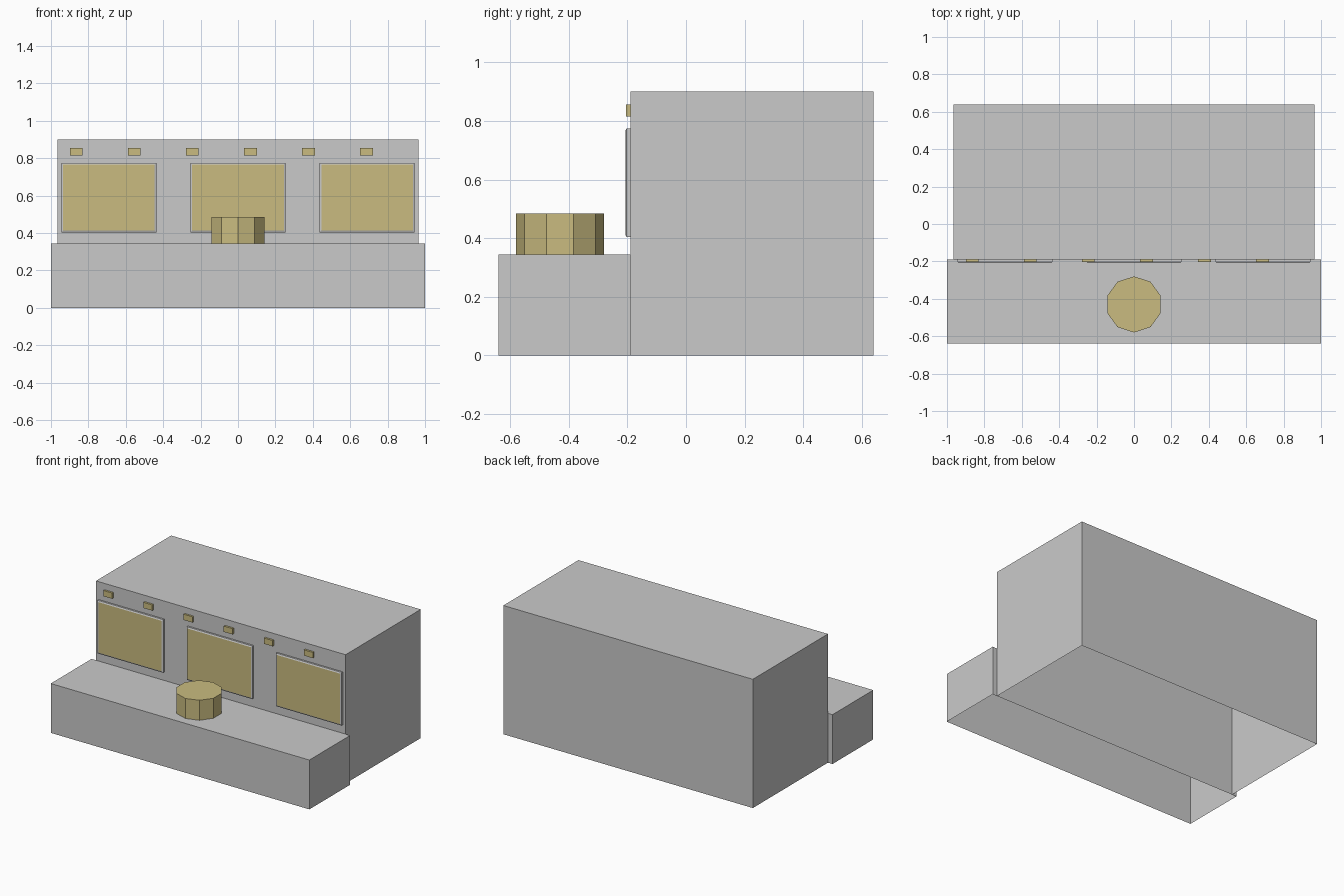
import bpy, bmesh, math
from mathutils import Matrix

if "Cube" in bpy.data.objects:
    bpy.data.objects.remove(bpy.data.objects["Cube"])


def material(name, rgb):
    m = bpy.data.materials.new(name)
    m.diffuse_color = (*rgb, 1)
    m.use_nodes = True
    m.node_tree.nodes["Principled BSDF"].inputs["Base Color"].default_value = m.diffuse_color
    return m


grey = material("light grey", (0.59, 0.59, 0.59))
tan = material("tan", (0.585, 0.50, 0.215))


def finish(bm, name, mats):
    me = bpy.data.meshes.new(name)
    bm.to_mesh(me)
    bm.free()
    for m in mats:
        me.materials.append(m)
    ob = bpy.data.objects.new(name, me)
    bpy.context.collection.objects.link(ob)
    return ob


def drop_faces(bm, axis, sign):
    """Remove faces pointing along the given axis direction."""
    bm.normal_update()
    bmesh.ops.delete(bm, geom=[f for f in bm.faces if f.normal[axis] * sign > 0.9],
                     context='FACES')


def box(lo, hi):
    bm = bmesh.new()
    size = [b - a for a, b in zip(lo, hi)]
    mid = [(a + b) / 2 for a, b in zip(lo, hi)]
    bmesh.ops.create_cube(bm, size=1, matrix=Matrix.Translation(mid) @ Matrix.Diagonal((*size, 1)))
    return bm


WALL = -0.19  # front plane of the tall block

# Main blocks, open underneath
for name, lo, hi in (("main_body", (-0.965, WALL, 0), (0.965, 0.64, 0.9)),
                     ("front_step", (-1, -0.64, 0), (1, WALL, 0.345))):
    bm = box(lo, hi)
    drop_faces(bm, 2, -1)
    finish(bm, name, [grey])

# Three framed panels: grey bevelled rim, tan face
for i, x in enumerate((-0.69, 0, 0.69)):
    bm = box((x - 0.254, WALL - 0.013, 0.404), (x + 0.254, WALL, 0.775))
    drop_faces(bm, 1, 1)
    front = [f for f in bm.faces if f.normal.y < -0.9]
    bmesh.ops.inset_region(bm, faces=front, thickness=0.013, depth=0.004)
    front[0].material_index = 1
    finish(bm, f"window_panel_{i + 1}", [grey, tan])

# Row of small lamps along the top
for i in range(6):
    x = -0.865 + i * 0.3105
    bm = box((x - 0.034, WALL - 0.014, 0.816), (x + 0.034, WALL, 0.856))
    drop_faces(bm, 1, 1)
    finish(bm, f"lamp_{i + 1}", [tan])

# Ten-sided drum standing on the step
bm = bmesh.new()
bmesh.ops.create_cone(bm, cap_ends=True, segments=10, radius1=0.15, radius2=0.15, depth=0.14)
# put a corner on the y axis
top_angle = max(math.atan2(v.co.y, v.co.x) for v in bm.verts)
bmesh.ops.rotate(bm, verts=bm.verts, matrix=Matrix.Rotation(math.pi / 2 - top_angle, 3, 'Z'))
bmesh.ops.translate(bm, verts=bm.verts, vec=(0, -0.43, 0.415))
drop_faces(bm, 2, -1)
finish(bm, "drum", [tan])
